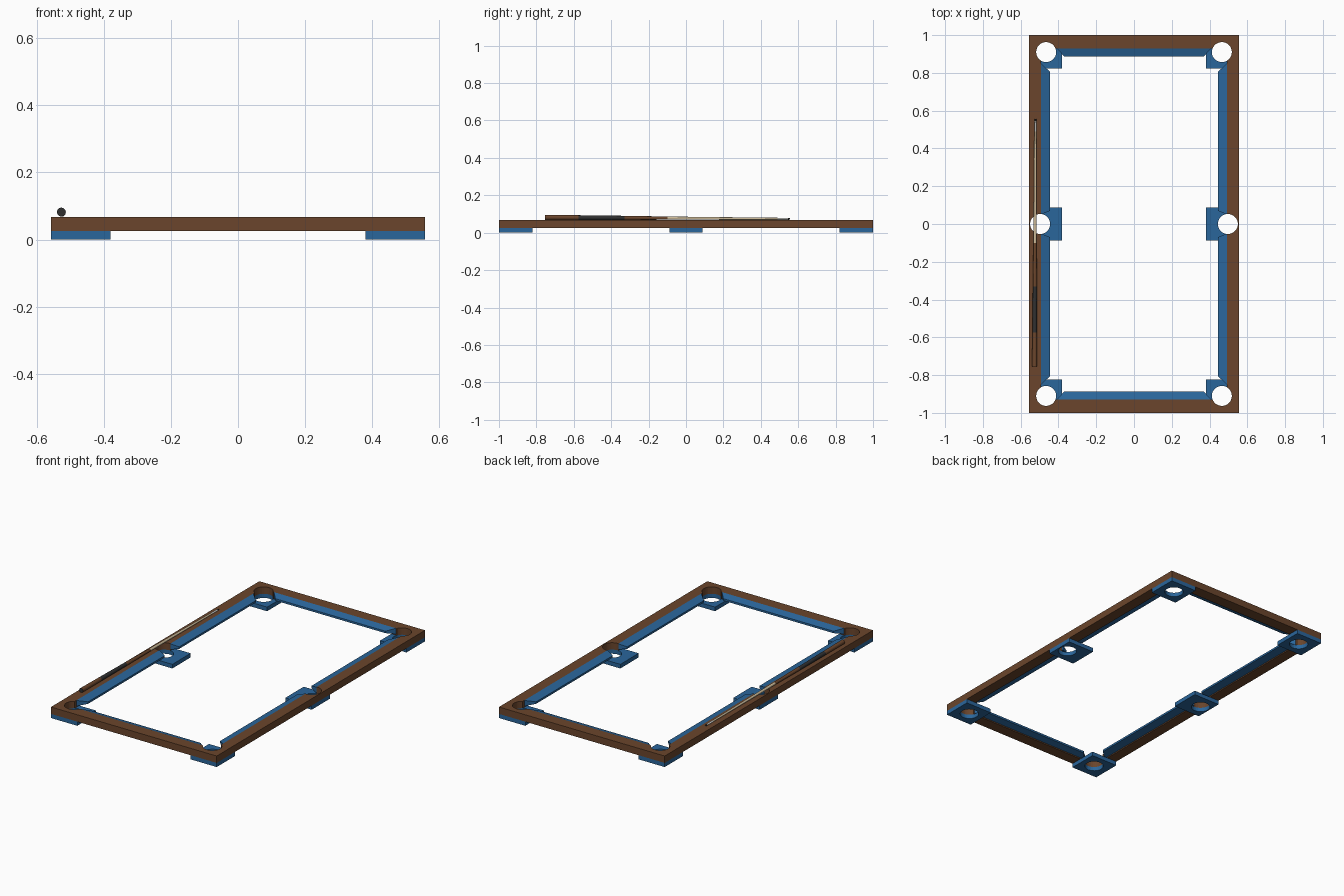
import bpy, bmesh, math
from mathutils import Vector, Matrix

cube = bpy.data.objects.get("Cube")
if cube:
    bpy.data.objects.remove(cube)


def material(name, rgb):
    m = bpy.data.materials.new(name)
    m.use_nodes = True
    m.diffuse_color = (*rgb, 1)
    m.node_tree.nodes["Principled BSDF"].inputs["Base Color"].default_value = (*rgb, 1)
    return m


WOOD = material("brown wood", (0.145, 0.06, 0.025))
CLOTH = material("blue cloth", (0.023, 0.133, 0.33))
BLACK = material("black grip", (0.03, 0.03, 0.03))
CREAM = material("pale maple", (0.62, 0.5, 0.32))
WHITE = material("white ferrule", (0.8, 0.8, 0.76))

HX, HY = 0.557, 1.0           # outer half sizes
IX, IY = 0.492, 0.93          # inner half sizes of the rails
Z0, Z1 = 0.025, 0.067         # rail bottom and top
R = 0.053                     # pocket radius
POCKETS = [(sx * (0.465 if sy else 0.497), sy * 0.91) for sx in (-1, 1) for sy in (-1, 0, 1)]


def finish(name, bm, *mats):
    bmesh.ops.recalc_face_normals(bm, faces=bm.faces)
    me = bpy.data.meshes.new(name)
    bm.to_mesh(me)
    bm.free()
    ob = bpy.data.objects.new(name, me)
    bpy.context.scene.collection.objects.link(ob)
    for m in mats:
        me.materials.append(m)
    return ob


def add_box(bm, x0, x1, y0, y1, z0, z1):
    mat = Matrix.Translation(((x0 + x1) / 2, (y0 + y1) / 2, (z0 + z1) / 2))
    bmesh.ops.create_cube(bm, size=1, matrix=mat @ Matrix.Diagonal((x1 - x0, y1 - y0, z1 - z0, 1)))


# Pocket cutter
bm = bmesh.new()
for x, y in POCKETS:
    bmesh.ops.create_cone(bm, cap_ends=True, segments=32, radius1=R, radius2=R, depth=0.4,
                          matrix=Matrix.Translation((x, y, 0)))
cutter = finish("pocket_cutter", bm)
cutter.hide_render = True
cutter.hide_viewport = True


def cut(ob):
    mod = ob.modifiers.new("pockets", "BOOLEAN")
    mod.operation = "DIFFERENCE"
    mod.solver = "EXACT"
    mod.object = cutter


# Wooden rail frame
bm = bmesh.new()
rings = [[bm.verts.new((sx * x, sy * y, z)) for sx, sy in ((-1, -1), (1, -1), (1, 1), (-1, 1))]
         for x, y, z in ((HX, HY, Z0), (HX, HY, Z1), (IX, IY, Z1), (IX, IY, Z0))]
for k in range(4):
    a, b = rings[k], rings[(k + 1) % 4]
    for i in range(4):
        j = (i + 1) % 4
        bm.faces.new((a[i], a[j], b[j], b[i]))
cut(finish("rail_frame", bm, WOOD))

# Plates under the pockets
for i, (x, y) in enumerate(POCKETS):
    sx, sy = math.copysign(1, x), (y > 0) - (y < 0)
    ya, yb = sorted((sy * 0.822, sy * HY)) if sy else (-0.088, 0.088)
    xa, xb = sorted((sx * 0.38, sx * HX))
    bm = bmesh.new()
    add_box(bm, xa, xb, ya, yb, 0, Z0)
    cut(finish(f"pocket_plate_{i + 1}", bm, CLOTH))


# Cushions: sloped top, blunt nose, ends cut back towards the pockets
def cushion(name, start, end, inward, width, cut0, cut1):
    bm = bmesh.new()
    start, end, inward = Vector(start), Vector(end), Vector(inward)
    along = (end - start).normalized()
    profile = ((0, Z1), (1, 0.054), (1, 0.042), (0, 0.032))
    ends = []
    for p, shift in ((start, along * cut0), (end, -along * cut1)):
        ends.append([bm.verts.new((*(p + (inward * width + shift) * t), z)) for t, z in profile])
    a, b = ends
    bm.faces.new(a)
    bm.faces.new(b[::-1])
    for i in range(4):
        j = (i + 1) % 4
        bm.faces.new((a[i], b[i], b[j], a[j]))
    cut(finish(name, bm, CLOTH))


for sy, side in ((-1, "front"), (1, "back")):
    cushion(f"{side}_cushion", (-0.41, sy * IY), (0.41, sy * IY), (0, -sy), 0.042, 0.04, 0.04)
    for sx, hand in ((-1, "right"), (1, "left")):
        cushion(f"{hand}_{side}_cushion", (sx * IX, sy * 0.05), (sx * IX, sy * 0.85),
                (-sx, 0), 0.048, 0.02, 0.045)

# Cue lying on the rail: tapered rings, coloured by section
sections = [(-0.755, 0.0135, WOOD), (-0.575, 0.0125, BLACK), (-0.33, 0.011, WOOD),
            (-0.1, 0.0085, CREAM), (0.49, 0.0055, WHITE), (0.546, 0.005, BLACK), (0.556, 0.0045, None)]
mats = [WOOD, BLACK, CREAM, WHITE]
bm = bmesh.new()
SIDES = 12
prev = prev_mat = None
for y, r, m in sections:
    t = (y + 0.755) / 1.311
    cx, cz = -0.526 + 0.004 * t, 0.082 - 0.008 * t
    ring = [bm.verts.new((cx + r * math.cos(a), y, cz + r * math.sin(a)))
            for a in (math.tau * k / SIDES for k in range(SIDES))]
    if prev:
        for k in range(SIDES):
            j = (k + 1) % SIDES
            bm.faces.new((prev[k], prev[j], ring[j], ring[k])).material_index = mats.index(prev_mat)
    if prev is None or m is None:
        bm.faces.new(ring).material_index = mats.index(BLACK)
    prev, prev_mat = ring, m
cue = finish("cue", bm, *mats)
bpy.context.view_layer.objects.active = cue
cue.select_set(True)
bpy.ops.object.shade_smooth_by_angle(angle=math.radians(40))
